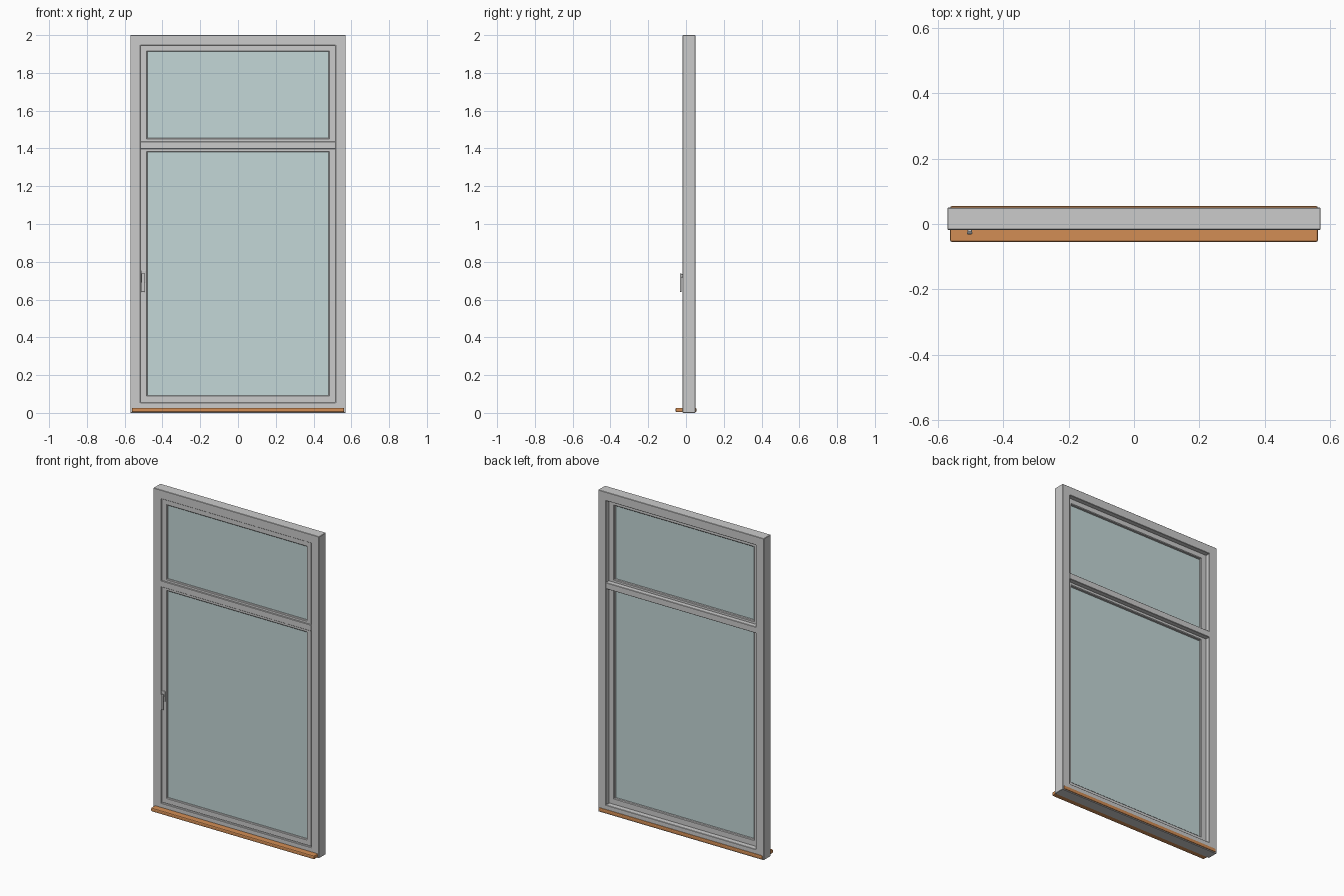
import bpy, bmesh

if "Cube" in bpy.data.objects:
    bpy.data.objects.remove(bpy.data.objects["Cube"])


def finish(bm, name, color=None, bevel=0.0, segments=1):
    bmesh.ops.recalc_face_normals(bm, faces=bm.faces)
    me = bpy.data.meshes.new(name)
    bm.to_mesh(me)
    bm.free()
    ob = bpy.data.objects.new(name, me)
    bpy.context.collection.objects.link(ob)
    if color:
        mat = bpy.data.materials.new(name + "_colour")
        mat.diffuse_color = color
        mat.use_nodes = True
        mat.node_tree.nodes["Principled BSDF"].inputs["Base Color"].default_value = mat.diffuse_color
        me.materials.append(mat)
    if bevel:
        mod = ob.modifiers.new("Bevel", 'BEVEL')
        mod.width = bevel
        mod.segments = segments
        mod.limit_method = 'ANGLE'
    return ob


def box(name, x, y, z, **kw):
    """Box from (min, max) ranges."""
    bm = bmesh.new()
    bmesh.ops.create_cube(bm, size=1)
    for v in bm.verts:
        v.co = [r[0] + (c + 0.5) * (r[1] - r[0]) for c, r in zip(v.co, (x, y, z))]
    return finish(bm, name, **kw)


def ring(name, x, z, profile, **kw):
    """Mitred rectangular frame; profile points are (inset, y)."""
    bm = bmesh.new()
    corners = [(x[0], z[0], 1, 1), (x[1], z[0], -1, 1),
               (x[1], z[1], -1, -1), (x[0], z[1], 1, -1)]
    loops = [[bm.verts.new((cx + sx * d, y, cz + sz * d)) for d, y in profile]
             for cx, cz, sx, sz in corners]
    n = len(profile)
    for i in range(4):
        a, b = loops[i], loops[(i + 1) % 4]
        for j in range(n):
            k = (j + 1) % n
            bm.faces.new((a[j], a[k], b[k], b[j]))
    return finish(bm, name, **kw)


# Outer frame and transom
F, B = -0.018, 0.05
ring("outer_frame", (-0.57, 0.57), (0, 2),
     [(0, F), (0.054, F), (0.054, B), (0, B)], bevel=0.002)
box("transom", (-0.518, 0.518), (F, B), (1.398, 1.437), bevel=0.002)

# Sashes with stepped glazing bead, and their panes
sash = [(0, -0.008), (0.004, -0.008), (0.004, -0.013), (0.033, -0.013),
        (0.037, -0.009), (0.037, 0.016), (0.033, 0.02), (0, 0.02)]
for label, z in (("lower", (0.056, 1.417)), ("upper", (1.417, 1.95))):
    ring(label + "_sash", (-0.517, 0.517), z, sash)
    box(label + "_glass", (-0.485, 0.485), (-0.002, 0.004),
        (z[0] + 0.033, z[1] - 0.033), color=(0.55, 0.68, 0.68, 1))

# Sill running under the frame, projecting to the front
box("sill", (-0.562, 0.562), (-0.055, 0.055), (0.004, 0.027),
    color=(0.65, 0.27, 0.09, 1), bevel=0.006, segments=2)

# Handle: rosette, neck and lever
box("handle_rosette", (-0.514, -0.489), (-0.019, -0.012), (0.69, 0.754),
    bevel=0.004, segments=2)
box("handle_neck", (-0.509, -0.495), (-0.027, -0.015), (0.718, 0.734), bevel=0.002)
box("handle_lever", (-0.511, -0.494), (-0.032, -0.023), (0.64, 0.738),
    bevel=0.004, segments=2)
